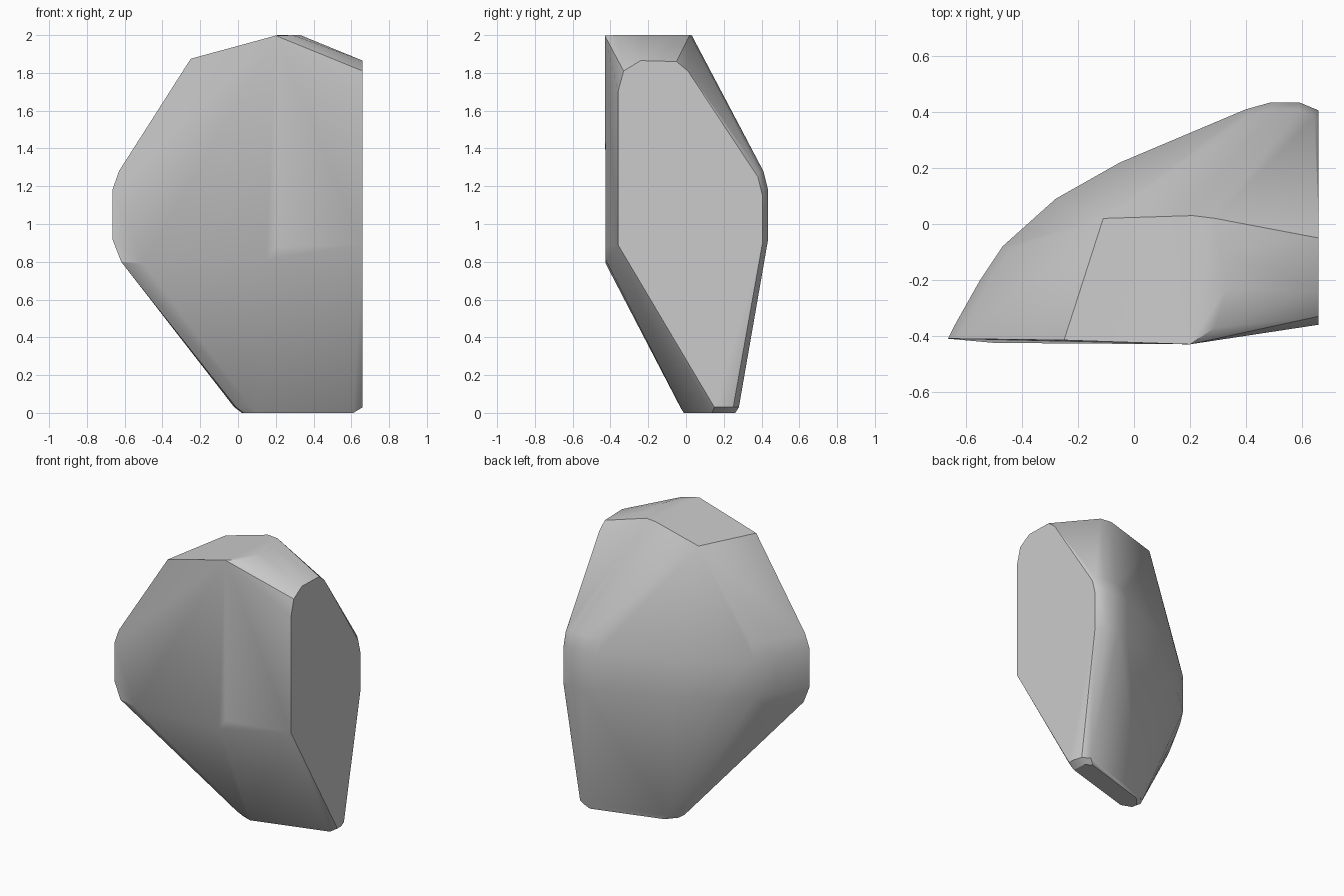
import bpy
import bmesh
from math import radians

# Remove the default cube only
default = bpy.data.objects.get("Cube")
if default:
    bpy.data.objects.remove(default, do_unlink=True)


def grey_stone():
    material = bpy.data.materials.new("grey stone")
    material.use_nodes = True
    colour = (0.6, 0.6, 0.6, 1)
    material.diffuse_color = colour
    material.node_tree.nodes["Principled BSDF"].inputs["Base Color"].default_value = colour
    return material


def hull_object(name, corners, material):
    """Wrap the corner points in one convex faceted solid."""
    bm = bmesh.new()
    for corner in corners:
        bm.verts.new(corner)
    hull = bmesh.ops.convex_hull(bm, input=bm.verts)
    unused = {v for v in hull["geom_interior"] + hull["geom_unused"]
              if isinstance(v, bmesh.types.BMVert)}
    bmesh.ops.delete(bm, geom=list(unused), context="VERTS")
    bmesh.ops.dissolve_limit(bm, angle_limit=radians(1.5), verts=bm.verts, edges=bm.edges)
    bmesh.ops.recalc_face_normals(bm, faces=bm.faces)
    mesh = bpy.data.meshes.new(name)
    bm.to_mesh(mesh)
    bm.free()
    mesh.materials.append(material)
    obj = bpy.data.objects.new(name, mesh)
    bpy.context.collection.objects.link(obj)
    return obj


corners = []

# Flat cut side, as (y, z)
cut_side = [(-.36, .89), (-.36, 1.7), (-.33, 1.81), (-.24, 1.865), (-.05, 1.86),
            (.01, 1.81), (.38, 1.25), (.405, 1.15), (.405, .9), (.19, .03), (.15, .03)]
corners += [(.66, y, z) for y, z in cut_side]

# Top facet, as (x, y), sloping down to the thin end
top_facet = [(-.25, -.415), (-.11, .02), (.21, .03), (.29, .02), (.33, -.1),
             (.33, -.23), (.29, -.37), (.2, -.43)]
corners += [(x, y, min(2, 1.943 + .272 * x)) for x, y in top_facet]

# Rounded belt around the back, as (x, y), with a chamfer above and below
belt = [(-.665, -.41), (-.64, -.36), (-.55, -.2), (-.47, -.08), (-.28, .09),
        (-.05, .22), (.1, .285), (.4, .41), (.49, .435), (.59, .435), (.65, .41)]
pivot_x, pivot_y = .5, -.41
for height, scale in ((.8, .96), (.92, 1), (1.18, 1), (1.28, .97)):
    for x, y in belt:
        corners.append((pivot_x + (x - pivot_x) * scale,
                        pivot_y + (y - pivot_y) * scale, height))

# Lower rim of the front face, as (x, z)
corners += [(x, -.425, z) for x, z in [(-.5, .79), (.15, .81), (.2, .88)]]

# Narrow foot, as (x, y), with a chamfered underside
foot = [(.07, -.03), (-.01, .0), (-.02, .04), (.05, .12), (.59, .28), (.64, .25), (.65, .14)]
centre_x, centre_y = .32, .12
for height, scale in ((.03, 1), (0, .88)):
    for x, y in foot:
        corners.append((centre_x + (x - centre_x) * scale,
                        centre_y + (y - centre_y) * scale, height))

boulder = hull_object("boulder", corners, grey_stone())

# Soft shading over shallow ridges, crisp at strong ones
bpy.context.view_layer.objects.active = boulder
boulder.select_set(True)
bpy.ops.object.shade_smooth_by_angle(angle=radians(28))
